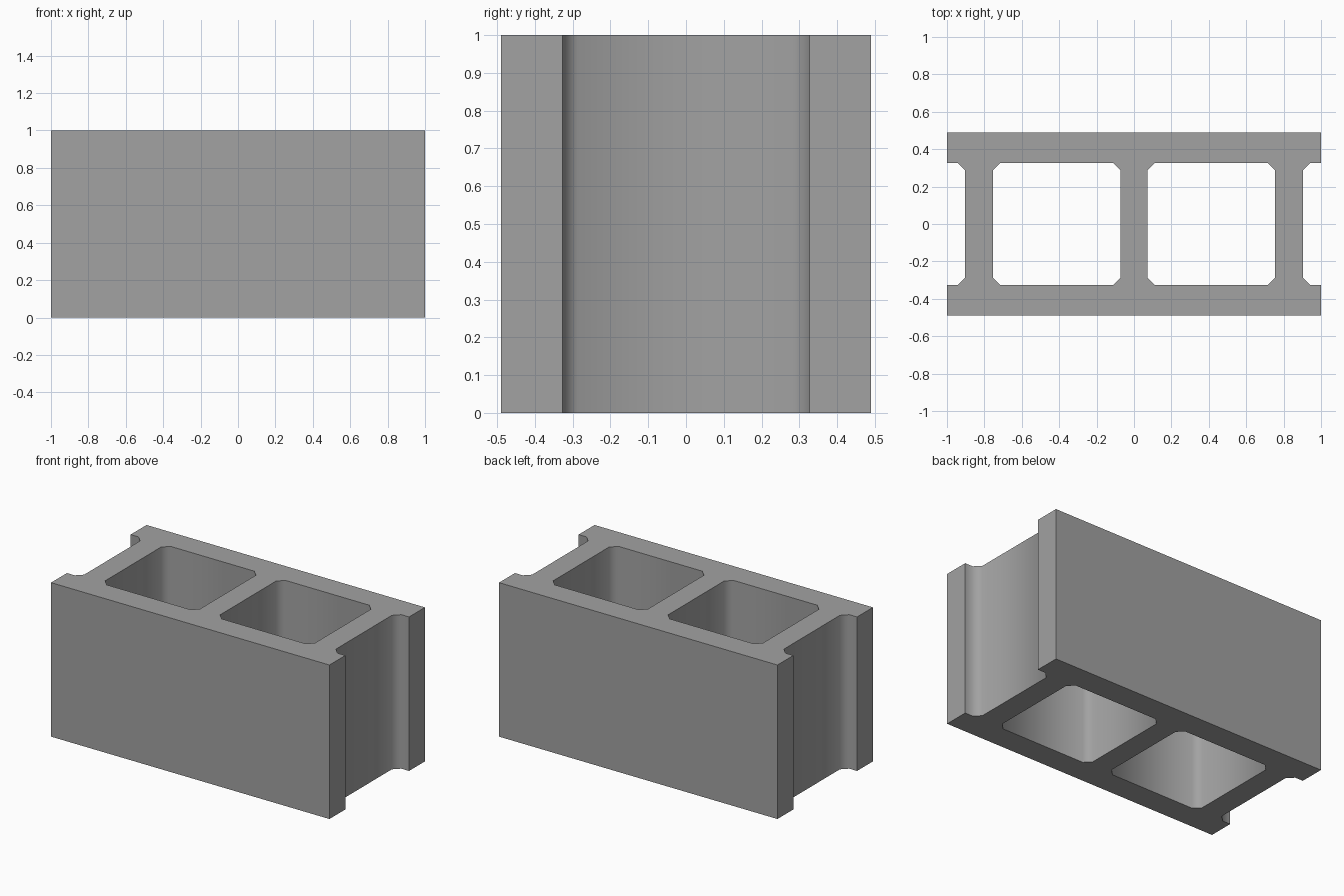
import bpy
import bmesh
import math
from mathutils import Vector

cube = bpy.data.objects.get("Cube")
if cube:
    bpy.data.objects.remove(cube, do_unlink=True)

# Block dimensions
HALF_LENGTH, HALF_DEPTH, HEIGHT = 1.0, 0.49, 1.0
INNER_Y = 0.327          # inner face of the long walls
MID_WEB = 0.072          # half thickness of the centre web
WEB_IN, WEB_OUT = 0.754, 0.904   # faces of the end webs
CHAMFER = 0.04

# Concrete colour
concrete = bpy.data.materials.new("concrete_grey")
concrete.use_nodes = True
grey = (0.36, 0.36, 0.36, 1.0)
concrete.diffuse_color = grey
bsdf = concrete.node_tree.nodes["Principled BSDF"]
bsdf.inputs["Base Color"].default_value = grey
bsdf.inputs["Roughness"].default_value = 0.9


def add_loop(bm, points):
    """Add a closed ring of edges on the ground plane."""
    verts = [bm.verts.new((x, y, 0)) for x, y in points]
    for a, b in zip(verts, verts[1:] + verts[:1]):
        bm.edges.new((a, b))


def cell(x0, x1):
    """Rectangular core with chamfered corners."""
    c, y = CHAMFER, INNER_Y
    return [(x0 + c, -y), (x1 - c, -y), (x1, -y + c), (x1, y - c),
            (x1 - c, y), (x0 + c, y), (x0, y - c), (x0, -y + c)]


# Outer outline with a chamfered recess at each end
right_end = [(HALF_LENGTH, -HALF_DEPTH), (HALF_LENGTH, -INNER_Y),
             (WEB_OUT + CHAMFER, -INNER_Y), (WEB_OUT, -INNER_Y + CHAMFER)]
right_end += [(x, -y) for x, y in reversed(right_end)]
outline = right_end + [(-x, -y) for x, y in right_end]

# Fill the plan around the two cores and raise it
bm = bmesh.new()
add_loop(bm, outline)
add_loop(bm, cell(MID_WEB, WEB_IN))
add_loop(bm, cell(-WEB_IN, -MID_WEB))
bmesh.ops.triangle_fill(bm, edges=bm.edges[:], use_beauty=True, normal=Vector((0, 0, 1)))
raised = bmesh.ops.extrude_face_region(bm, geom=bm.faces[:], use_keep_orig=True)
top = [g for g in raised["geom"] if isinstance(g, bmesh.types.BMVert)]
bmesh.ops.translate(bm, verts=top, vec=(0, 0, HEIGHT))
bmesh.ops.recalc_face_normals(bm, faces=bm.faces[:])

mesh = bpy.data.meshes.new("hollow_block")
bm.to_mesh(mesh)
bm.free()
mesh.materials.append(concrete)
block = bpy.data.objects.new("hollow_block", mesh)
bpy.context.collection.objects.link(block)

# Soft shading over the chamfers, crisp square corners
bpy.ops.object.select_all(action='DESELECT')
block.select_set(True)
bpy.context.view_layer.objects.active = block
bpy.ops.object.shade_smooth_by_angle(angle=math.radians(60))
